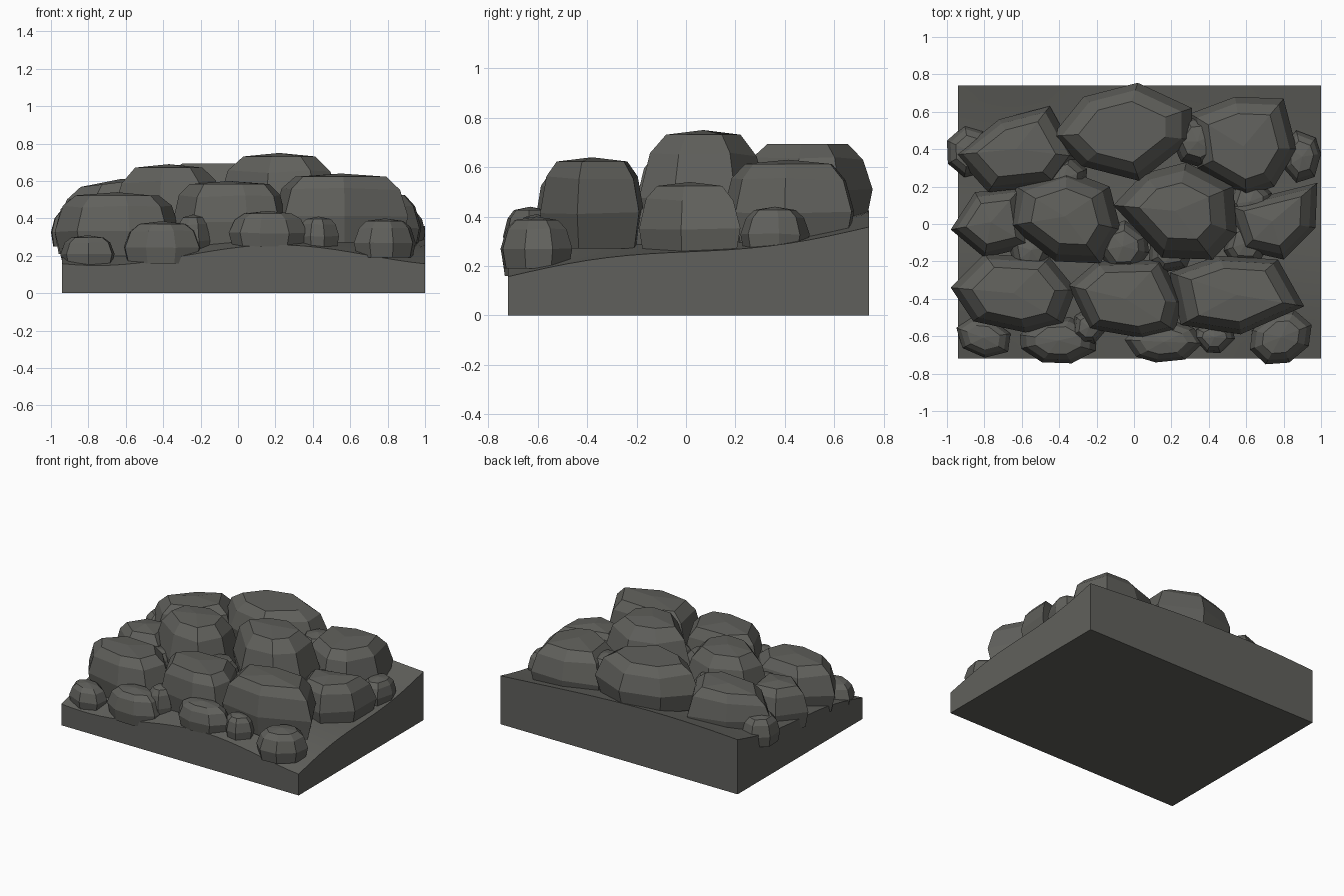
import bpy, bmesh, math, random

if "Cube" in bpy.data.objects:
    bpy.data.objects.remove(bpy.data.objects["Cube"])

stone = bpy.data.materials.new("dark stone grey")
stone.diffuse_color = (0.118, 0.118, 0.107, 1)
stone.use_nodes = True
stone.node_tree.nodes["Principled BSDF"].inputs["Base Color"].default_value = stone.diffuse_color

X0, X1, Y0, Y1 = -0.94, 1.0, -0.72, 0.74


def ground(x, y):
    """Height of the rolling ground."""
    t = (y - Y0) / (Y1 - Y0)
    front = 0.203 + 0.055 * math.sin((x + 0.27) * 3.25)
    back = 0.38 + 0.045 * math.cos((x + 0.3) * 1.6)
    return front + (back - front) * t + 0.022 * math.sin(2 * math.pi * t)


def add_object(name, bm):
    bmesh.ops.recalc_face_normals(bm, faces=bm.faces)
    mesh = bpy.data.meshes.new(name)
    bm.to_mesh(mesh)
    bm.free()
    mesh.materials.append(stone)
    obj = bpy.data.objects.new(name, mesh)
    bpy.context.collection.objects.link(obj)
    return obj


# Ground block: rolling top, straight walls, flat underside
bm = bmesh.new()
bmesh.ops.create_grid(bm, x_segments=24, y_segments=18, size=1)
for v in bm.verts:
    v.co.x = X0 + (v.co.x + 1) / 2 * (X1 - X0)
    v.co.y = Y0 + (v.co.y + 1) / 2 * (Y1 - Y0)
    v.co.z = ground(v.co.x, v.co.y)
border = [e for e in bm.edges if e.is_boundary]
new = bmesh.ops.extrude_edge_only(bm, edges=border)["geom"]
for g in new:
    if isinstance(g, bmesh.types.BMVert):
        g.co.z = 0
bmesh.ops.holes_fill(bm, edges=[e for e in bm.edges if e.is_boundary], sides=0)
block = add_object("ground_block", bm)
block.data.shade_smooth()
block.data.set_sharp_from_angle(angle=math.radians(30))


def boulder(name, outline, top, bottom, crown=0.66, tilt=0.0, seed=1):
    """Faceted boulder: a footprint stacked in four rings, then hulled."""
    rnd = random.Random(seed)
    cx, cy = [(min(p[k] for p in outline) + max(p[k] for p in outline)) / 2 for k in (0, 1)]
    h = top - bottom
    bm = bmesh.new()
    for scale, level in ((0.9, 0), (1.0, 0.4), ((1 + crown) / 2 + 0.04, 0.8), (crown, 0.98)):
        for x, y in outline:
            dx, dy = (x - cx) * scale, (y - cy) * scale
            dz = rnd.uniform(-0.02, 0.02) * h if 0 < level < 0.9 else 0
            z = bottom + level * h + dz + (tilt * dx if level > 0.5 else 0)
            bm.verts.new((cx + dx, cy + dy, z))
    bm.verts.new((cx, cy, top + 0.01))
    hull = bmesh.ops.convex_hull(bm, input=bm.verts)
    loose = [g for g in hull["geom_interior"] if isinstance(g, bmesh.types.BMVert)]
    bmesh.ops.delete(bm, geom=loose, context='VERTS')
    bmesh.ops.dissolve_limit(bm, angle_limit=math.radians(7), verts=bm.verts, edges=bm.edges)
    add_object(name, bm)


def pebble(name, x0, x1, y0, y1, top, bottom, skew=0.0, sides=7, seed=1):
    """Small boulder with an uneven round footprint fitted to a rectangle."""
    rnd = random.Random(seed)
    ring = []
    for i in range(sides):
        a = 2 * math.pi * (i + rnd.uniform(-0.2, 0.2)) / sides + seed
        ring.append((math.cos(a), math.sin(a) + skew * math.cos(a)))
    lo = [min(p[k] for p in ring) for k in (0, 1)]
    hi = [max(p[k] for p in ring) for k in (0, 1)]
    outline = [(x0 + (p[0] - lo[0]) / (hi[0] - lo[0]) * (x1 - x0),
                y0 + (p[1] - lo[1]) / (hi[1] - lo[1]) * (y1 - y0)) for p in ring]
    boulder(name, outline, top, bottom, 0.6, 0, seed)


# Large boulders, in three rows
boulder("back_left_boulder", [(-.96, .37), (-.72, .56), (-.45, .63), (-.30, .36), (-.41, .21),
                              (-.78, .17)], 0.60, 0.27, 0.64, 0.12)
boulder("back_middle_boulder", [(-.44, .47), (-.27, .68), (.02, .755), (.31, .62), (.31, .45),
                                (.03, .23), (-.28, .31)], 0.70, 0.38, 0.62)
boulder("back_right_boulder", [(.30, .59), (.54, .68), (.80, .67), (.87, .40), (.75, .20),
                               (.60, .15), (.34, .30)], 0.62, 0.28, 0.66)
boulder("middle_left_boulder", [(-.98, -.03), (-.85, .17), (-.60, .20), (-.55, -.12),
                                (-.80, -.18)], 0.51, 0.21, 0.62)
boulder("middle_inner_boulder", [(-.63, .20), (-.36, .29), (-.13, .20), (-.07, -.03),
                                 (-.18, -.21), (-.42, -.20), (-.67, -.01)], 0.68, 0.26, 0.6)
boulder("middle_centre_boulder", [(-.11, .10), (.05, .27), (.28, .33), (.53, .20), (.55, -.05),
                                  (.42, -.19), (.15, -.18)], 0.74, 0.30, 0.58)
boulder("middle_right_boulder", [(.50, .10), (.75, .17), (.98, .22), (.97, -.02), (.80, -.19),
                                 (.58, -.14)], 0.53, 0.23, 0.64)
boulder("front_left_boulder", [(-.98, -.34), (-.80, -.16), (-.45, -.18), (-.31, -.35),
                               (-.38, -.53), (-.58, -.58), (-.86, -.52)], 0.53, 0.20, 0.66)
boulder("front_middle_boulder", [(-.35, -.33), (-.20, -.20), (.15, -.19), (.26, -.42),
                                 (.22, -.57), (.05, -.61), (-.24, -.56)], 0.59, 0.24, 0.7)
boulder("front_right_boulder", [(.19, -.26), (.45, -.17), (.77, -.19), (.91, -.44), (.57, -.59),
                                (.25, -.54)], 0.63, 0.27, 0.68)

# Small stones along the edges
pebble("front_stone_1", -0.95, -0.66, -0.715, -0.50, 0.30, 0.15, -0.2, 7, 12)
pebble("front_stone_2", -0.61, -0.20, -0.745, -0.50, 0.375, 0.16, 0.0, 8, 13)
pebble("front_stone_3", -0.05, 0.37, -0.74, -0.52, 0.43, 0.25, 0.0, 8, 14)
pebble("front_stone_4", 0.32, 0.54, -0.69, -0.52, 0.40, 0.24, 0.0, 7, 15)
pebble("front_stone_5", 0.62, 0.95, -0.75, -0.46, 0.39, 0.19, 0.2, 8, 16)
pebble("right_stone", 0.80, 1.0, 0.22, 0.50, 0.43, 0.26, 0.0, 7, 17)
pebble("left_stone", -1.0, -0.76, 0.25, 0.53, 0.44, 0.25, 0.0, 7, 18)

# Filler stones wedged in the gaps between boulders
for i, (x, y, r, top) in enumerate(((-0.38, 0.24, 0.13, 0.55), (0.34, 0.44, 0.14, 0.58),
                                    (0.62, 0.12, 0.12, 0.48), (-0.06, -0.12, 0.14, 0.50),
                                    (0.60, -0.10, 0.12, 0.44), (-0.24, -0.55, 0.09, 0.41),
                                    (0.20, -0.14, 0.12, 0.48), (-0.55, -0.14, 0.12, 0.44))):
    pebble(f"filler_stone_{i + 1}", x - r, x + r, y - r, y + r, top, ground(x, y) - 0.05, 0, 7, 20 + i)
